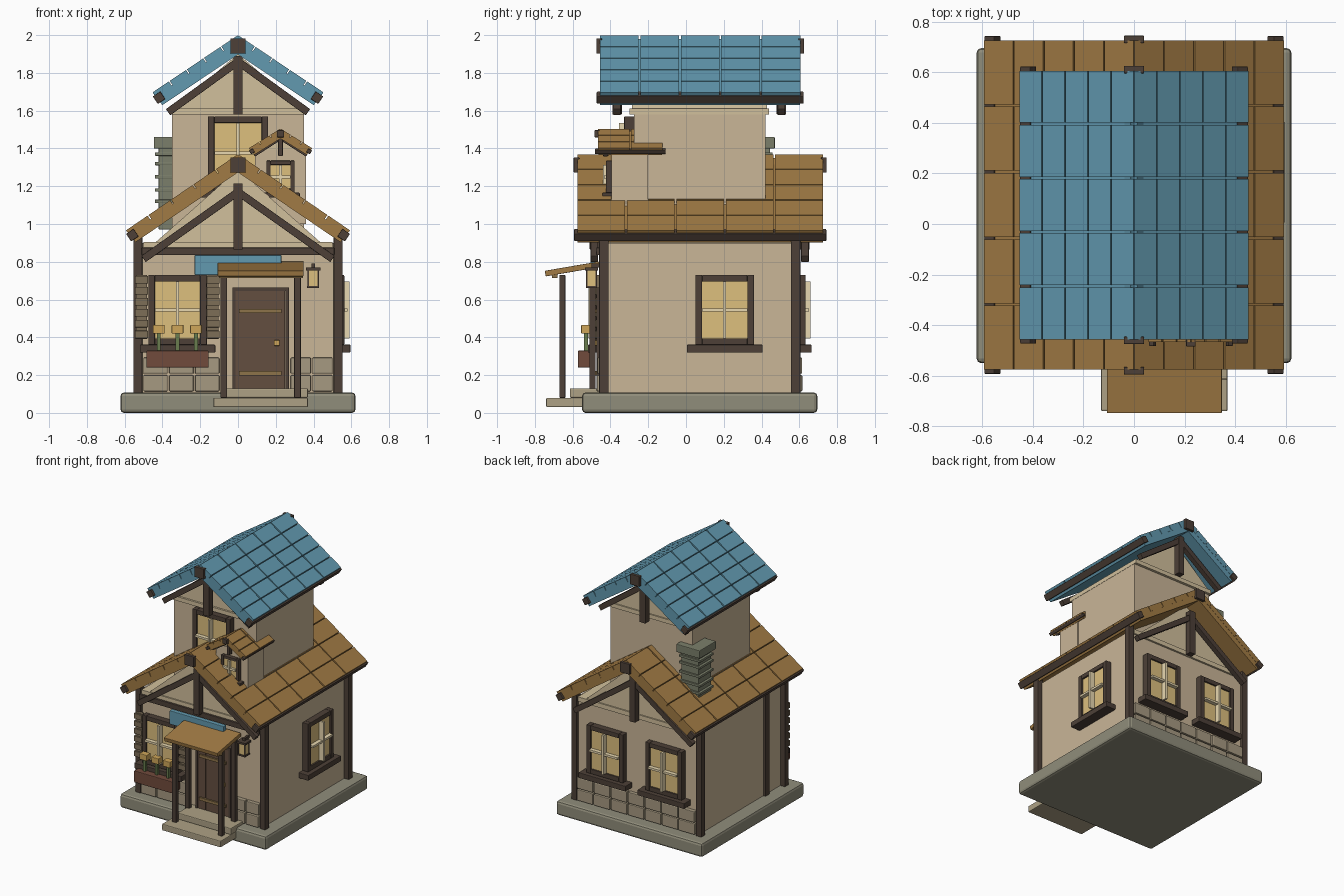
import bpy, bmesh, math, random
from mathutils import Matrix, Vector

if "Cube" in bpy.data.objects:
    bpy.data.objects.remove(bpy.data.objects["Cube"])

random.seed(4)
HEX = dict(wall=(200, 180, 150), cream=(208, 190, 155), dark=(78, 66, 58), stone=(150, 148, 128),
           tile=(160, 122, 70), blue=(98, 152, 174), glass=(220, 190, 125), pane=(232, 215, 175),
           door=(100, 80, 66), strap=(140, 115, 75), box=(112, 76, 62), leaf=(105, 125, 80),
           flower=(205, 165, 90), base=(143, 140, 122), step=(172, 160, 132), shut=(125, 110, 88),
           brick=(165, 152, 128), chim=(122, 126, 106))
MATS = {}


def mat(key):
    if key not in MATS:
        m = bpy.data.materials.new(key)
        m.diffuse_color = [(c / 255) ** 2.2 for c in HEX[key]] + [1]
        m.use_nodes = True
        m.node_tree.nodes["Principled BSDF"].inputs["Base Color"].default_value = m.diffuse_color
        MATS[key] = m
    return MATS[key]


def finish(name, bm, key, bevel=0, M=None):
    me = bpy.data.meshes.new(name)
    bmesh.ops.recalc_face_normals(bm, faces=bm.faces)
    bm.to_mesh(me)
    bm.free()
    ob = bpy.data.objects.new(name, me)
    bpy.context.collection.objects.link(ob)
    me.materials.append(mat(key))
    if M:
        ob.matrix_world = M
    if bevel:
        b = ob.modifiers.new("bevel", 'BEVEL')
        b.width, b.segments = bevel, 2
    return ob


def build(name, key, boxes, bevel=0, M=None):
    """boxes: (centre, size, optional tilt about y)"""
    bm = bmesh.new()
    for c, s, *a in boxes:
        T = Matrix.Translation(c) @ Matrix.Rotation(a[0] if a else 0, 4, 'Y') @ Matrix.Diagonal((*s, 1))
        bmesh.ops.create_cube(bm, size=1, matrix=T)
    return finish(name, bm, key, bevel, M)


def span(x0, x1, y0, y1, z0, z1):
    return ((x0 + x1) / 2, (y0 + y1) / 2, (z0 + z1) / 2), (x1 - x0, y1 - y0, z1 - z0)


def prism(name, key, pts, y0, y1):
    """xz outline extruded along y"""
    bm = bmesh.new()
    f = bm.faces.new([bm.verts.new((x, y0, z)) for x, z in pts])
    r = bmesh.ops.extrude_face_region(bm, geom=[f])
    bmesh.ops.translate(bm, vec=(0, y1 - y0, 0), verts=[v for v in r['geom'] if isinstance(v, bmesh.types.BMVert)])
    return finish(name, bm, key)


def roof(name, key, cx, half, ztop, drop, y0, y1, rows, cols, t, cap):
    a, L = math.atan2(drop, half), math.hypot(half, drop)
    tiles, slabs, beams = [], [], []
    dy, du = (y1 - y0) / cols, L / rows
    for s in (-1, 1):
        u, n = Vector((s * half, 0, -drop)) / L, Vector((s * math.sin(a), 0, math.cos(a)))

        def at(d, y, h):
            return Vector((cx, y, ztop)) + u * d + n * h
        slabs.append((at(L / 2 - .004, (y0 + y1) / 2, -t * .65), (L - .008, y1 - y0 - .012, t * .7), s * a))
        for i in range(rows):
            for j in range(cols):
                tiles.append((at((i + .5) * du, y0 + (j + .5) * dy, -t / 4), (du - .006, dy - .009, t / 2), s * a))
        beams.append((at(L - cap * .2, (y0 + y1) / 2, -t * .5), (cap * .6, y1 - y0 + .025, cap * .6), s * a))
    for y in (y0, y1):
        beams.append(((cx, y, ztop - cap * .72), (cap, .03, cap)))
    build(name + "_tiles", key, tiles)
    build(name + "_deck", key, slabs)
    build(name + "_beams", 'dark', beams, .004)


def truss(name, cx, y, xs, zlo, zhi, k0, k1, w, d):
    """king post with two sloping braces"""
    a, L = math.atan2(zhi - zlo, xs), math.hypot(xs, zhi - zlo)
    bx = [((cx + s * xs / 2, y, (zlo + zhi) / 2), (L, d * .8, w * .8), s * a) for s in (-1, 1)]
    build(name, 'dark', bx + [((cx, y, (k0 + k1) / 2), (w, d, k1 - k0))], .003)


def window(name, pos, deg, w, h, b, k=1):
    """local -y points out of the wall"""
    M = Matrix.Translation(pos) @ Matrix.Rotation(math.radians(deg), 4, 'Z')
    build(name + "_frame", 'dark',
          [((s * (w - b) / 2, -.02 * k, 0), (b, .055 * k, h)) for s in (-1, 1)] +
          [((0, -.02 * k, s * (h - b) / 2), (w - 2 * b, .055 * k, b)) for s in (-1, 1)] +
          [((0, -.035 * k, -h / 2 - .02 * k), (w + .09 * k, .09 * k, .042 * k))], .004, M)
    build(name + "_glass", 'glass', [((0, -.02 * k, 0), (w - 2 * b, .03 * k, h - 2 * b))], 0, M)
    build(name + "_bars", 'pane', [((0, -.055 * k, 0), (.016, .04 * k, h - 2 * b)),
                                   ((0, -.05 * k, 0), (w - 2 * b, .03 * k, .016))], 0, M)


# Foundation and steps
build("foundation", 'base', [span(-.622, .622, -.55, .695, 0, .108)], .018)
build("steps", 'step', [span(-.13, .37, -.74, -.5, .03, .08), span(-.085, .37, -.615, -.44, .08, .13)], .006)

# Lower storey
build("lower_walls", 'wall', [span(-.515, .515, -.44, .585, .1, .9)])
posts = [span(x - .024, x + .024, y - .025, y + .025, .105, .97) for x in (-.53, .53) for y in (-.435, .58)]
posts += [span(-.535, -.505, -.255, -.205, .105, .95), span(-.51, .51, -.475, -.43, .835, .875)]
build("timber_posts", 'dark', posts, .004)
build("lower_gable_sill", 'cream', [span(-.5, .5, -.46, .6, .87, .905)])
prism("lower_gable", 'cream', [(-.44, .9), (.44, .9), (0, 1.29)], -.45, .59)
for nm, y in (("front", -.485), ("back", .63)):
    truss("lower_truss_" + nm, 0, y, .5, .815, 1.17, .865, 1.215, .05, .05)
roof("lower_roof", 'tile', 0, .595, 1.37, .405, -.58, .73, 5, 5, .08, .08)

# Stone courses on front and back walls
stones = []
for x0, x1, n, y in ((-.505, -.095, 3, -.45), (.275, .505, 2, -.45), (-.505, .505, 7, .593)):
    step = (x1 - x0) / n
    for r in range(2):
        for i in range(n):
            stones.append(((x0 + (i + .5) * step, y, .157 + r * .093),
                           (step - .008, .034 + random.uniform(0, .012), .085)))
build("stone_courses", 'brick', stones, .005)

# Upper storey
build("upper_walls", 'wall', [span(-.35, .35, -.275, .42, .9, 1.59)])
build("upper_gable_sill", 'cream', [span(-.352, .352, -.3, .44, 1.58, 1.612)])
prism("upper_gable", 'cream', [(-.34, 1.61), (.34, 1.61), (0, 1.9)], -.285, .43)
for nm, y in (("front", -.365), ("back", .505)):
    truss("upper_truss_" + nm, 0, y, .37, 1.592, 1.86, 1.58, 1.89, .05, .05)
roof("upper_roof", 'blue', 0, .455, 2.0, .305, -.46, .61, 5, 5, .085, .08)

# Windows
window("front_window", (-.32, -.44, .545), 0, .31, .37, .035)
window("right_window", (.515, .205, .545), 90, .31, .37, .035)
for i, x in enumerate((-.25, .25)):
    window("back_window_%d" % i, (x, .585, .545), 180, .31, .37, .035)
window("upper_window", (0, -.28, 1.375), 0, .32, .39, .035)

# Dormer
D = .225
build("dormer_walls", 'wall', [span(D - .135, D + .135, -.395, -.2, 1.0, 1.395)])
prism("dormer_gable", 'cream', [(D - .135, 1.39), (D + .135, 1.39), (D, 1.465)], -.39, -.2)
window("dormer_window", (D, -.395, 1.25), 0, .15, .17, .022, .6)
truss("dormer_truss", D, -.425, .14, 1.365, 1.455, 1.36, 1.46, .024, .03)
roof("dormer_roof", 'tile', D, .17, 1.505, .105, -.47, -.12, 3, 2, .045, .038)

# Chimney
cx, cy = -.345, .37
build("chimney", 'chim', [((cx, cy, 1.2), (.15, .15, .46)), ((cx, cy, 1.43), (.2, .2, .062))], .005)
build("chimney_courses", 'chim', [((cx - .005, cy + .005, z), (.18, .165, .018))
                                  for z in (1.12, 1.18, 1.25, 1.32, 1.37)], .003)

# Door
build("door_frame", 'dark', [span(-.03, -.012, -.475, -.43, .13, .66), span(.252, .27, -.475, -.43, .13, .66),
                             span(-.03, .27, -.475, -.43, .645, .665)])
build("door", 'door', [span(-.012 + i * .066, .052 + i * .066, -.468, -.43, .13, .645) for i in range(4)])
build("door_straps", 'strap', [span(.005, .23, -.48, -.46, z - .011, z + .011) for z in (.21, .54)])
build("door_handle", 'flower', [span(.19, .22, -.492, -.46, .355, .385)], .005)

# Porch
build("porch_posts", 'dark', [span(x - .018, x + .018, y - .016, y + .016, .08, z)
                              for x in (-.075, .315) for y, z in ((-.655, .73), (-.495, .775))], .003)
PM = Matrix.Translation((.12, -.602, .762)) @ Matrix.Rotation(.17, 4, 'X')
build("porch_roof", 'tile', [((0, 0, 0), (.455, .29, .03))], .003, PM)
build("porch_beam", 'strap', [span(-.1, .345, -.71, -.68, .715, .74)])
build("blue_board", 'blue', [span(-.23, .23, -.505, -.47, .73, .835)], .004)

# Lantern
build("lantern_glass", 'glass', [span(.372, .425, -.525, -.475, .67, .755)])
build("lantern_frame", 'dark', [span(.36, .437, -.535, -.465, .755, .77), span(.366, .43, -.53, -.47, .66, .673),
                                span(.39, .408, -.5, -.43, .77, .79)] +
      [((x, y, .712), (.008, .008, .09)) for x in (.372, .425) for y in (-.525, -.475)])

# Shutters
for nm, x in (("left", -.511), ("right", -.132)):
    build("shutter_" + nm, 'shut', [((x, -.465, .56), (.06, .025, .34))] +
          [((x, -.48, .415 + i * .058), (.068, .02, .04)) for i in range(6)], .002)

# Flower box
build("flower_box", 'box', [span(-.485, -.155, -.572, -.48, .24, .33)], .005)
FX = (-.42, -.32, -.222)
build("flower_stems", 'leaf', [((x, -.53, .375), (.02, .02, .1)) for x in FX])
build("flower_heads", 'flower', [((x, -.53, .443), (.062, .05, .046)) for x in FX], .004)
